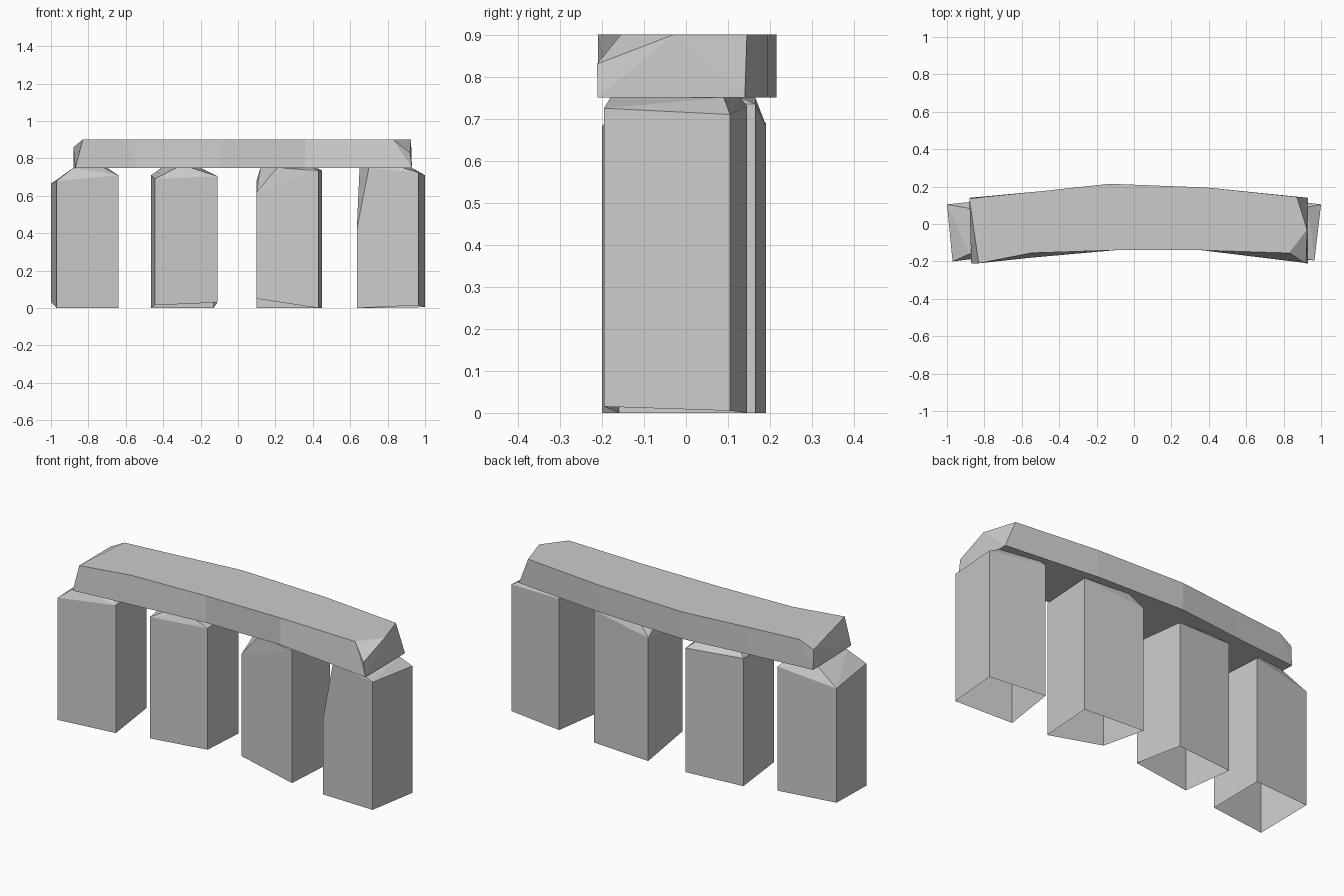
import bpy
import bmesh
from mathutils import Vector

if "Cube" in bpy.data.objects:
    bpy.data.objects.remove(bpy.data.objects["Cube"], do_unlink=True)

stone = bpy.data.materials.new("grey_stone")
stone.use_nodes = True
GREY = (0.6, 0.6, 0.6, 1.0)
stone.diffuse_color = GREY
stone.node_tree.nodes["Principled BSDF"].inputs["Base Color"].default_value = GREY

UNDERSIDE, ROOF = 0.75, 0.9


def finish(bm, name):
    """Turn a bmesh into a flat-shaded stone object."""
    bmesh.ops.recalc_face_normals(bm, faces=bm.faces[:])
    mesh = bpy.data.meshes.new(name)
    bm.to_mesh(mesh)
    bm.free()
    mesh.materials.append(stone)
    obj = bpy.data.objects.new(name, mesh)
    bpy.context.collection.objects.link(obj)
    return obj


def pillar(name, corners, crown):
    """Hewn upright: corners are (x, y, bottom, top), crown is the flat top outline."""
    bm = bmesh.new()
    for x, y, low, high in corners:
        bm.verts.new((x, y, low))
        bm.verts.new((x, y, high))
    for x, y in crown:
        bm.verts.new((x, y, UNDERSIDE))
    bmesh.ops.convex_hull(bm, input=bm.verts[:])
    bmesh.ops.recalc_face_normals(bm, faces=bm.faces[:])
    # The foot of each upright is open
    foot = [f for f in bm.faces if f.normal.z < -0.7]
    bmesh.ops.delete(bm, geom=foot, context="FACES")
    bmesh.ops.dissolve_limit(bm, angle_limit=0.03, verts=bm.verts[:], edges=bm.edges[:])
    return finish(bm, name)


# Uprights, corners in order: front right, front left, back left, back right
pillar("outer_right_pillar",
       [(-.97, -.2, 0, .68), (-.64, -.16, 0, .71), (-.66, .14, .02, .71), (-1, .105, .03, .665)],
       [(-.88, -.16), (-.72, -.12), (-.7, .1), (-.86, .08)])
pillar("inner_right_pillar",
       [(-.445, -.14, .015, .69), (-.11, -.11, .03, .705), (-.13, .19, 0, .69), (-.465, .16, 0, .71)],
       [(-.33, -.1), (-.25, -.1), (-.2, .12), (-.41, .12)])
pillar("inner_left_pillar",
       [(.1, -.11, .05, .62), (.43, -.14, 0, .735), (.45, .165, 0, .735), (.1, .19, 0, .685)],
       [(.21, -.115), (.4, -.12), (.42, .13), (.17, .165), (.12, .05)])
pillar("outer_left_pillar",
       [(.635, -.16, 0, .42), (.965, -.195, .015, .725), (1, .105, .005, .71), (.68, .145, 0, .73)],
       [(.7, -.165), (.88, -.18), (.93, .09), (.7, .13), (.65, -.02)])

# Lintel: each section holds front-bottom, back-bottom, back-top and front-top plan points
SECTIONS = [
    [(-.87, -.21), (-.88, .14), (-.8, .145), (-.83, -.21)],
    [(-.55, -.18), (-.5, .175), (-.5, .175), (-.55, -.155)],
    [(-.1, -.14), (-.13, .215), (-.13, .215), (-.1, -.14)],
    [(.36, -.14), (.39, .195), (.39, .195), (.36, -.14)],
    [(.93, -.21), (.93, .14), (.87, .145), (.83, -.155)],
]
bm = bmesh.new()
heights = (UNDERSIDE, UNDERSIDE, ROOF, ROOF)
rings = [[bm.verts.new((x, y, z)) for (x, y), z in zip(section, heights)]
         for section in SECTIONS]
for a, b in zip(rings, rings[1:]):
    for i in range(4):
        j = (i + 1) % 4
        bm.faces.new((a[i], b[i], b[j], a[j]))

# Chipped right end
front_low, back_low, back_top, front_top = rings[0]
chip = bm.verts.new((-.88, .135, .86))
for face in ((front_low, back_low, chip), (front_low, chip, front_top),
             (front_top, chip, back_top), (back_low, back_top, chip)):
    bm.faces.new(face)

# Chipped left end
front_low, back_low, back_top, front_top = rings[-1]
chip = bm.verts.new((.92, -.212, .83))
tip = bm.verts.new((.925, -.03, ROOF))
for face in ((front_low, back_low, tip), (front_low, tip, chip), (back_low, back_top, tip),
             (back_top, front_top, tip), (front_top, chip, tip),
             (front_low, chip, front_top)):
    bm.faces.new(face)
finish(bm, "lintel")
